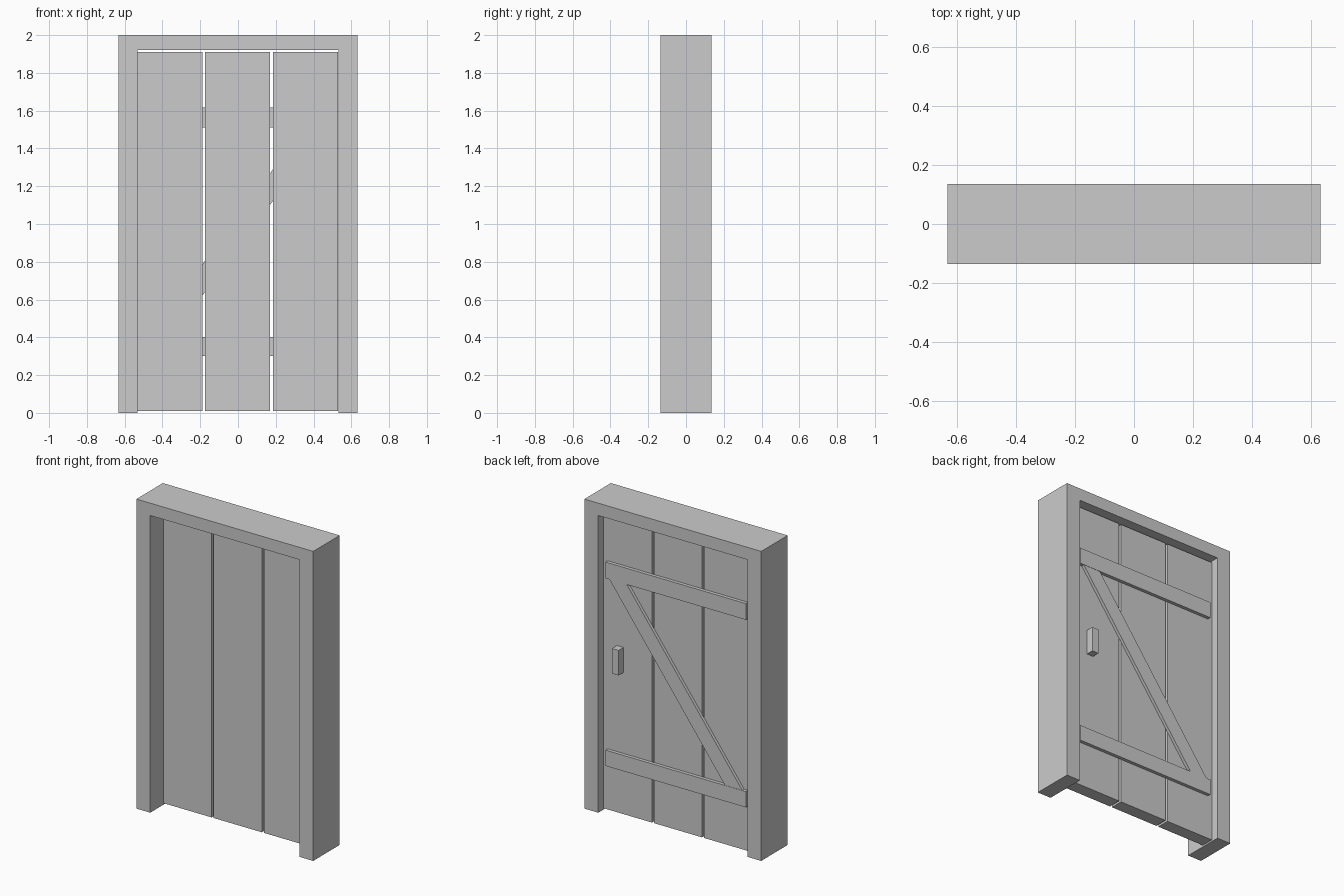
import bpy, bmesh

if "Cube" in bpy.data.objects:
    bpy.data.objects.remove(bpy.data.objects["Cube"])


def prism(name, profile, y0, y1):
    """Extrude an x-z outline from y0 to y1."""
    bm = bmesh.new()
    face = bm.faces.new([bm.verts.new((x, y0, z)) for x, z in profile])
    ext = bmesh.ops.extrude_face_region(bm, geom=[face])
    moved = [v for v in ext["geom"] if isinstance(v, bmesh.types.BMVert)]
    bmesh.ops.translate(bm, verts=moved, vec=(0, y1 - y0, 0))
    bmesh.ops.recalc_face_normals(bm, faces=bm.faces)
    mesh = bpy.data.meshes.new(name)
    bm.to_mesh(mesh)
    bm.free()
    obj = bpy.data.objects.new(name, mesh)
    bpy.context.collection.objects.link(obj)
    return obj


def box(name, x0, x1, y0, y1, z0, z1):
    return prism(name, [(x0, z0), (x1, z0), (x1, z1), (x0, z1)], y0, y1)


HALF_W, INNER, HALF_D = 0.632, 0.533, 0.135
DOOR_FRONT, DOOR_BACK = 0.0, 0.084
BRACE_BACK = DOOR_BACK + 0.022

# Frame: two posts and a lintel between them
box("left_post", -HALF_W, -INNER, -HALF_D, HALF_D, 0, 2)
box("right_post", INNER, HALF_W, -HALF_D, HALF_D, 0, 2)
box("lintel", -INNER, INNER, -HALF_D, HALF_D, 1.92, 2)

# Three upright door planks with narrow gaps
for i, cx in enumerate((-0.3605, -0.0015, 0.3575)):
    box(f"door_plank_{i + 1}", cx - 0.172, cx + 0.172,
        DOOR_FRONT, DOOR_BACK, 0.01, 1.91)

# Horizontal battens on the back
for name, z0, z1 in (("lower_batten", 0.30, 0.402), ("upper_batten", 1.512, 1.617)):
    box(name, -0.502, 0.502, DOOR_BACK, BRACE_BACK, z0, z1)

# Diagonal brace cut to meet the battens
prism("diagonal_brace",
      [(-0.475, 0.402), (-0.351, 0.402), (0.475, 1.512), (0.351, 1.512)],
      DOOR_BACK, BRACE_BACK - 0.002)

# Handle block on the back
box("handle", 0.388, 0.435, DOOR_BACK, 0.134, 0.925, 1.087)
